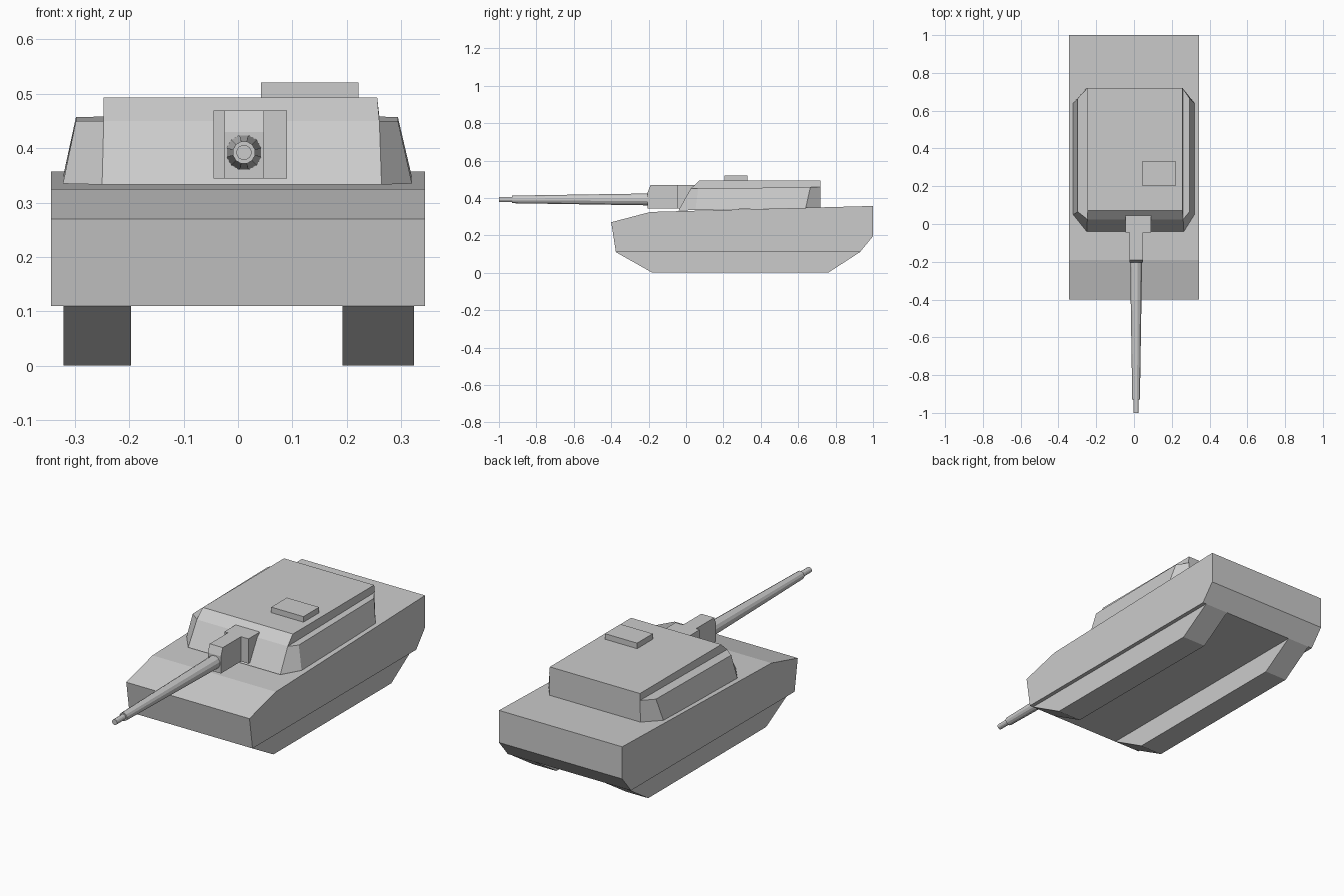
import bpy, bmesh, math

if "Cube" in bpy.data.objects:
    bpy.data.objects.remove(bpy.data.objects["Cube"])


def make(name, verts, faces):
    mesh = bpy.data.meshes.new(name)
    mesh.from_pydata(verts, [], faces)
    bm = bmesh.new()
    bm.from_mesh(mesh)
    bmesh.ops.recalc_face_normals(bm, faces=bm.faces)
    bm.to_mesh(mesh)
    bm.free()
    ob = bpy.data.objects.new(name, mesh)
    bpy.context.collection.objects.link(ob)
    return ob


def loft(name, rings):
    """Skin matching rings of points and cap both ends."""
    n = len(rings[0])
    faces = [tuple(range(n)), tuple(range((len(rings) - 1) * n, len(rings) * n))]
    for r in range(len(rings) - 1):
        a, b = r * n, (r + 1) * n
        faces += [(a + i, a + (i + 1) % n, b + (i + 1) % n, b + i) for i in range(n)]
    return make(name, [p for ring in rings for p in ring], faces)


def prism(name, profile, x0, x1):
    """Extrude a (y, z) side profile across x."""
    return loft(name, [[(x, y, z) for y, z in profile] for x in (x0, x1)])


def sloped(outline, z_front, z_back):
    """Place an (x, y) outline on a plane rising towards the back."""
    return [(x, y, z_front + (z_back - z_front) * (y + 0.04) / 0.76) for x, y in outline]


# Hull and the two track units
prism("hull", [(-0.375, 0.11), (-0.40, 0.27), (-0.19, 0.325), (1.0, 0.357),
               (1.0, 0.195), (0.93, 0.11)], -0.344, 0.344)
for side, x0, x1 in (("left", -0.321, -0.197), ("right", 0.192, 0.324)):
    prism(side + "_track", [(-0.375, 0.11), (-0.18, 0.0), (0.76, 0.0), (0.93, 0.11)], x0, x1)

# Turret lower tier with sloped sides and chamfered corners
base = [(-0.25, -0.04), (0.264, -0.04), (0.32, 0.05), (0.32, 0.64),
        (0.257, 0.72), (-0.25, 0.72), (-0.322, 0.64), (-0.322, 0.05)]
shoulder = [(-0.247, 0.025), (0.26, 0.025), (0.294, 0.065), (0.294, 0.665),
            (0.257, 0.72), (-0.247, 0.72), (-0.298, 0.665), (-0.298, 0.065)]
loft("turret_body", [sloped(base, 0.333, 0.348), sloped(shoulder, 0.449, 0.458)])

# Turret roof tier
roof_low = [(-0.247, 0.025), (0.26, 0.025), (0.26, 0.72), (-0.247, 0.72)]
roof_top = [(-0.247, 0.072), (0.256, 0.072), (0.256, 0.72), (-0.247, 0.72)]
loft("turret_roof", [sloped(roof_low, 0.449, 0.458), [(x, y, 0.493) for x, y in roof_top]])

# Roof hatch
prism("hatch", [(0.205, 0.493), (0.33, 0.493), (0.33, 0.521), (0.205, 0.521)], 0.042, 0.222)

# T-shaped gun mount
mount = [(-0.045, 0.047), (-0.045, -0.045), (-0.025, -0.045), (-0.025, -0.19),
         (0.048, -0.19), (0.048, -0.045), (0.09, -0.045), (0.09, 0.047)]
loft("gun_mount", [[(x, y - (0.015 if y < -0.1 else 0) * k, z) for x, y in mount]
                   for z, k in ((0.344, 1), (0.43, 1), (0.469, 0))])

# Tapered barrel with a thinner muzzle
rings = []
for y, r in ((-0.19, 0.033), (-0.93, 0.021), (-0.93, 0.014), (-1.0, 0.014)):
    rings.append([(0.011 + r * math.cos(a), y, 0.392 + r * math.sin(a))
                  for a in (math.tau * (i + 0.5) / 12 for i in range(12))])
loft("barrel", rings)
